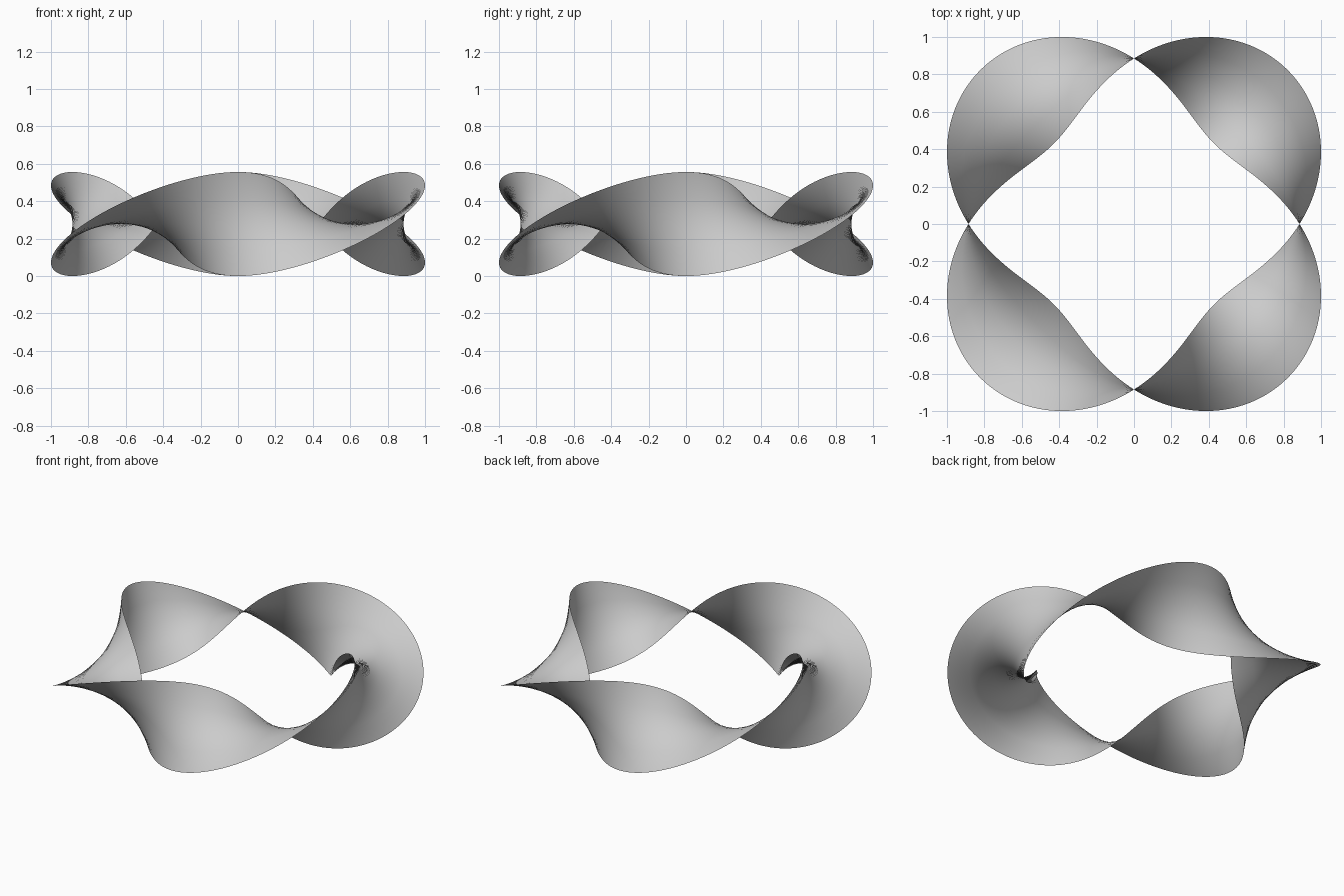
import bpy, bmesh
from math import sin, cos, pi

if "Cube" in bpy.data.objects:
    bpy.data.objects.remove(bpy.data.objects["Cube"])

RADIUS = 0.885      # centre line of the ring
HALF = 0.278        # half the ribbon width
STEPS = 240         # segments around the ring
ACROSS = 4          # segments across the ribbon
TURNS = 2           # full twists in one lap

# twisted ribbon: a straight cross line that rotates as it travels round
bm = bmesh.new()
rows = []
for i in range(STEPS):
    a = 2 * pi * i / STEPS
    row = []
    for j in range(ACROSS + 1):
        s = HALF * (2 * j / ACROSS - 1)
        r = RADIUS + s * sin(TURNS * a)
        row.append(bm.verts.new((r * cos(a), r * sin(a), HALF - s * cos(TURNS * a))))
    rows.append(row)

# bridge neighbouring cross lines, closing the loop
for i in range(STEPS):
    p, q = rows[i], rows[(i + 1) % STEPS]
    for j in range(ACROSS):
        bm.faces.new((p[j], q[j], q[j + 1], p[j + 1])).smooth = True

mesh = bpy.data.meshes.new("twisted_ribbon_ring")
bm.to_mesh(mesh)
bm.free()
ring = bpy.data.objects.new("twisted_ribbon_ring", mesh)
bpy.context.collection.objects.link(ring)
